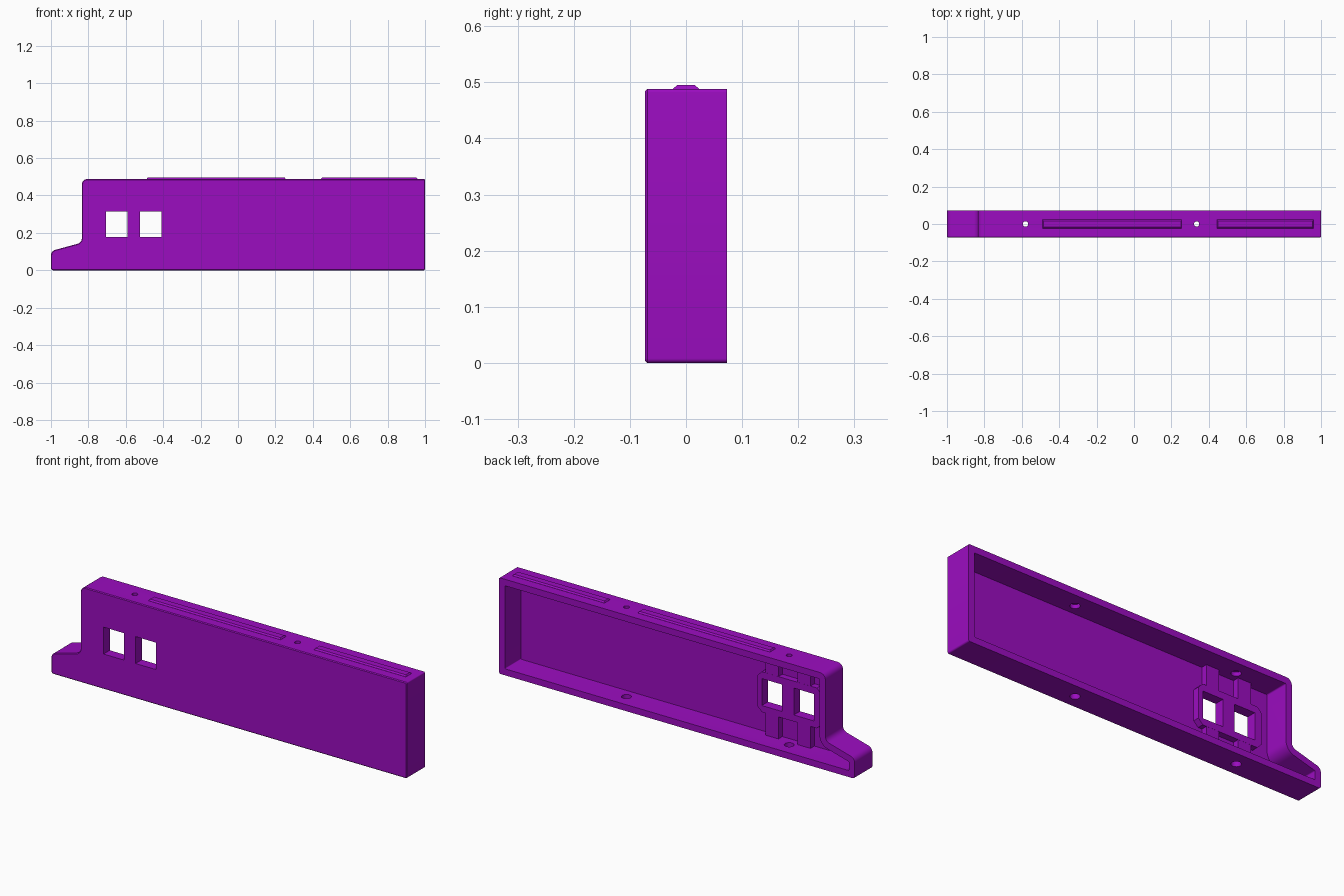
import bpy, bmesh, math
from mathutils import Vector

if "Cube" in bpy.data.objects:
    bpy.data.objects.remove(bpy.data.objects["Cube"])

purple = bpy.data.materials.new("purple plastic")
purple.diffuse_color = (0.33, 0.004, 0.53, 1)
purple.use_nodes = True
purple.node_tree.nodes["Principled BSDF"].inputs["Base Color"].default_value = purple.diffuse_color
FRONT, BACK = -0.073, 0.073


def offset(pts, d):
    """Inset a counter-clockwise outline by d."""
    res, n = [], len(pts)
    for i in range(n):
        p = Vector(pts[i])
        a = (p - Vector(pts[i - 1])).normalized()
        b = (Vector(pts[(i + 1) % n]) - p).normalized()
        na, nb = Vector((-a.y, a.x)), Vector((-b.y, b.x))
        res.append(p + (na + nb) * d / (1 + na.dot(nb)))
    return res


def rounded(pts, radii, seg=6):
    """Replace each corner with an arc of the given radius."""
    res, n = [], len(pts)
    for i, r in enumerate(radii):
        p = Vector(pts[i])
        a = (Vector(pts[i - 1]) - p).normalized()
        b = (Vector(pts[(i + 1) % n]) - p).normalized()
        half = a.angle(b) / 2
        c = p + (a + b).normalized() * r / math.sin(half)
        s = p + a * r / math.tan(half) - c
        e = p + b * r / math.tan(half) - c
        sweep = s.angle_signed(e)
        for k in range(seg + 1):
            t = -sweep * k / seg
            res.append(c + Vector((s.x * math.cos(t) - s.y * math.sin(t),
                                   s.x * math.sin(t) + s.y * math.cos(t))))
    return res


def loft(name, rings):
    """Closed solid through a list of 3D rings."""
    bm = bmesh.new()
    vs = [[bm.verts.new(p) for p in ring] for ring in rings]
    n = len(vs[0])
    for a, b in zip(vs, vs[1:]):
        for i in range(n):
            j = (i + 1) % n
            bm.faces.new((a[i], a[j], b[j], b[i]))
    bm.faces.new(vs[0])
    bm.faces.new(vs[-1])
    bmesh.ops.recalc_face_normals(bm, faces=bm.faces)
    me = bpy.data.meshes.new(name)
    bm.to_mesh(me)
    bm.free()
    me.materials.append(purple)
    ob = bpy.data.objects.new(name, me)
    bpy.context.collection.objects.link(ob)
    return ob


def at_y(pts, y):
    return [(p[0], y, p[1]) for p in pts]


def box(name, x0, x1, y0, y1, z0, z1):
    r = [(x0, z0), (x1, z0), (x1, z1), (x0, z1)]
    return loft(name, [at_y(r, y0), at_y(r, y1)])


def drill(name, x, r, z0, z1):
    c = [(x + r * math.cos(k * math.tau / 24), r * math.sin(k * math.tau / 24)) for k in range(24)]
    return loft(name, [[(p[0], p[1], z) for p in c] for z in (z0, z1)])


def combine(target, tool, op):
    m = target.modifiers.new(op, 'BOOLEAN')
    m.object, m.operation, m.solver = tool, op, 'EXACT'
    bpy.context.view_layer.objects.active = target
    bpy.ops.object.modifier_apply(modifier=m.name)
    bpy.data.objects.remove(tool)


# outer shell with softened front edge
outline = [(-1, 0), (1, 0), (1, .488), (-.835, .488), (-.835, .148), (-1, .103)]
radii = [.012, .008, .006, .03, .03, .03]
edge = .004
outer = rounded(outline, radii)
face = rounded(offset(outline, edge), [.008, .004, .003, .026, .034, .026])
housing = loft("housing", [at_y(face, FRONT), at_y(outer, FRONT + edge), at_y(outer, BACK)])

# cavity open to the back
inner = rounded(offset(outline, .033), [.004, .004, .004, .006, .06, .006])
combine(housing, loft("cavity", [at_y(inner, FRONT + .018), at_y(inner, BACK + .1)]), 'DIFFERENCE')

# thick mounting pad behind the windows, with ribs to floor and ceiling
windows = [(-.705, -.59), (-.525, -.41)]
c = .025
x0, x1, z0, z1 = -.745, -.385, .145, .35
pad = [(x0 + c, z0), (x1 - c, z0), (x1, z0 + c), (x1, z1 - c),
       (x1 - c, z1), (x0 + c, z1), (x0, z1 - c), (x0, z0 + c)]
combine(housing, loft("pad", [at_y(pad, FRONT + .01), at_y(pad, FRONT + .05)]), 'UNION')
for a, b in windows:
    m = (a + b) / 2
    combine(housing, box("rib", m - .036, m + .036, FRONT + .011, FRONT + .0495, .02, .47), 'UNION')
for a, b in windows:
    combine(housing, box("window", a, b, -.2, .03, .178, .315), 'DIFFERENCE')

# screw holes: narrow at the top surface, wider below
for x in (-.58, .335):
    combine(housing, drill("bore", x, .014, -.1, .6), 'DIFFERENCE')
    combine(housing, drill("wide_bore", x, .023, -.1, .475), 'DIFFERENCE')

# shallow tapered rails on top
for i, (a, b) in enumerate([(-.488, .255), (.443, .96)]):
    def ring(w, e, z):
        return [(a + e, -w, z), (b - e, -w, z), (b - e, w, z), (a + e, w, z)]
    loft("top_rail_%d" % (i + 1), [ring(.023, 0, .486), ring(.023, 0, .4885), ring(.016, .005, .495)])

# smooth the small rounded corners, keep hard edges
for ob in bpy.context.collection.objects:
    ob.select_set(True)
    bpy.context.view_layer.objects.active = ob
bpy.ops.object.shade_smooth_by_angle(angle=math.radians(30))
